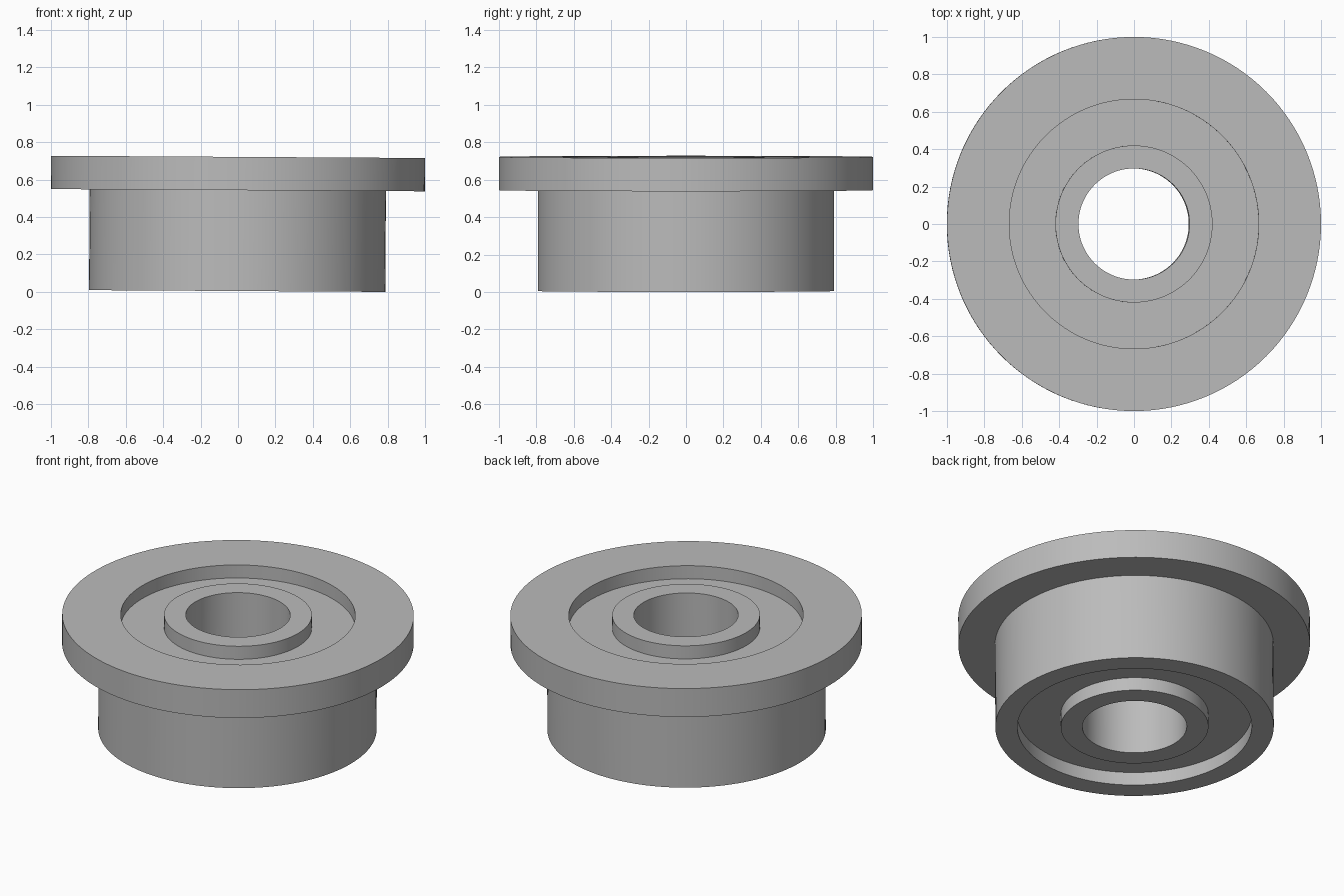
import bpy
import bmesh
import math
from mathutils import Matrix

cube = bpy.data.objects.get("Cube")
if cube:
    bpy.data.objects.remove(cube, do_unlink=True)

SEGMENTS = 128
HEIGHT = 0.717
FLANGE_Z = 0.539
RECESS = 0.082
BORE_R, HUB_R, RECESS_R, BODY_R, FLANGE_R = 0.297, 0.42, 0.667, 0.792, 1.0
TILT = 0.006  # the whole part leans very slightly towards +x

steel = bpy.data.materials.new("grey steel")
steel.use_nodes = True
steel.diffuse_color = (0.5, 0.5, 0.5, 1)
steel.node_tree.nodes["Principled BSDF"].inputs["Base Color"].default_value = steel.diffuse_color

# Lean, with the lowest rim resting on the ground
placement = (Matrix.Translation((0, 0, BODY_R * math.sin(TILT)))
             @ Matrix.Translation((0, 0, HEIGHT))
             @ Matrix.Rotation(TILT, 4, "Y")
             @ Matrix.Translation((0, 0, -HEIGHT)))


def turned_ring(name, profile):
    """Revolve a closed (radius, height) profile around the z axis."""
    bm = bmesh.new()
    loops = []
    for i in range(SEGMENTS):
        a = math.tau * i / SEGMENTS
        loops.append([bm.verts.new((r * math.cos(a), r * math.sin(a), z)) for r, z in profile])
    n = len(profile)
    for i in range(SEGMENTS):
        here, there = loops[i], loops[(i + 1) % SEGMENTS]
        for j in range(n):
            k = (j + 1) % n
            bm.faces.new((here[j], there[j], there[k], here[k]))
    bmesh.ops.recalc_face_normals(bm, faces=bm.faces)
    bm.transform(placement)
    mesh = bpy.data.meshes.new(name)
    bm.to_mesh(mesh)
    bm.free()
    mesh.materials.append(steel)
    obj = bpy.data.objects.new(name, mesh)
    bpy.context.collection.objects.link(obj)
    bpy.ops.object.select_all(action="DESELECT")
    obj.select_set(True)
    bpy.context.view_layer.objects.active = obj
    bpy.ops.object.shade_smooth_by_angle(angle=math.radians(30))
    return obj


def rectangle(inner, outer, low, high):
    return [(inner, low), (outer, low), (outer, high), (inner, high)]


# Outer ring with its flange at the top
turned_ring("flanged_outer_ring", [
    (RECESS_R, 0), (BODY_R, 0), (BODY_R, FLANGE_Z),
    (FLANGE_R, FLANGE_Z), (FLANGE_R, HEIGHT), (RECESS_R, HEIGHT)])

# Inner ring around the bore
turned_ring("inner_ring", rectangle(BORE_R, HUB_R, 0, HEIGHT))

# Recessed shield filling the gap between the rings
turned_ring("shield", rectangle(HUB_R - 0.005, RECESS_R + 0.005, RECESS, HEIGHT - RECESS))
